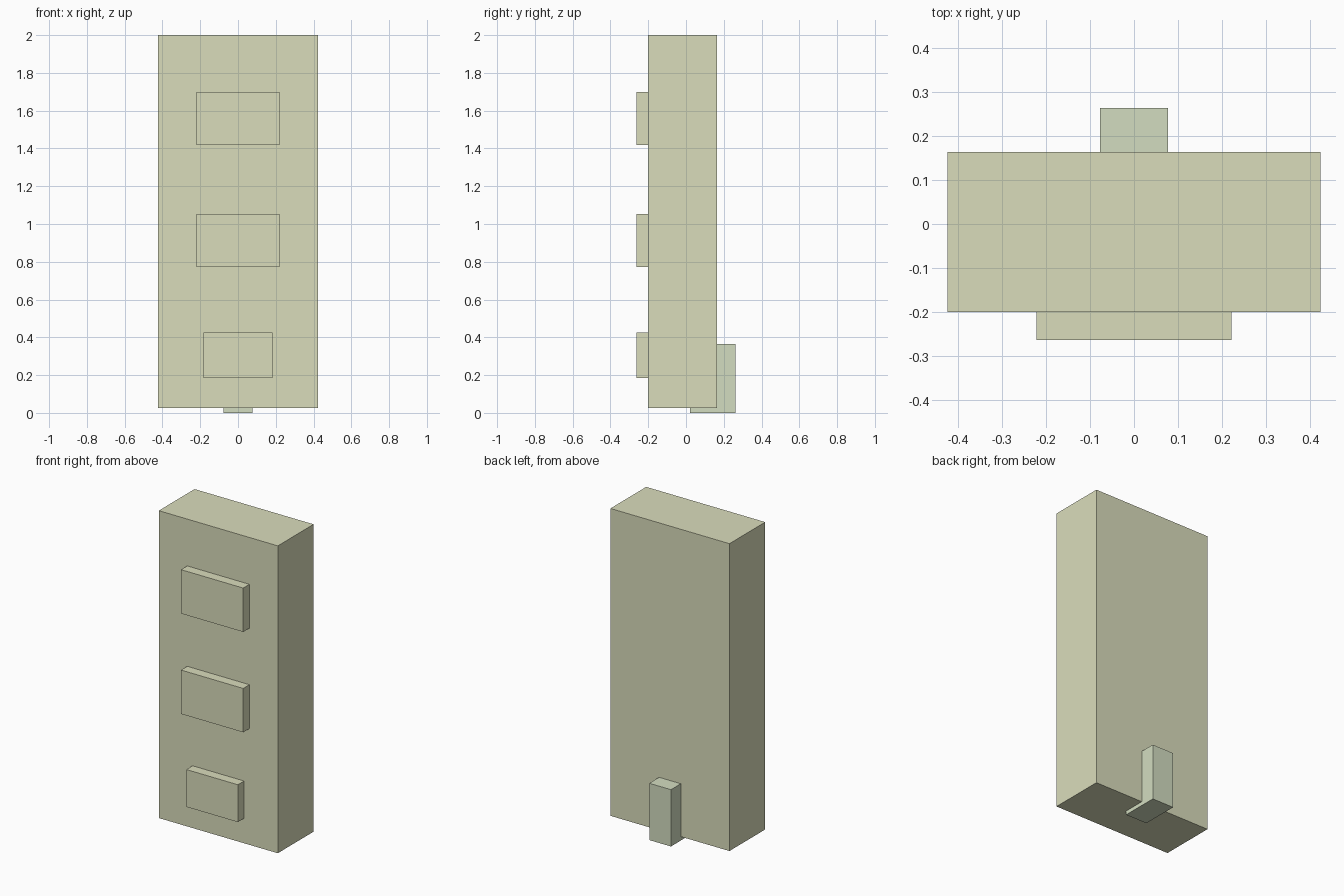
import bpy

if "Cube" in bpy.data.objects:
    bpy.data.objects.remove(bpy.data.objects["Cube"])


def material(name, color):
    mat = bpy.data.materials.new(name)
    mat.diffuse_color = (*color, 1.0)
    mat.use_nodes = True
    mat.node_tree.nodes["Principled BSDF"].inputs["Base Color"].default_value = mat.diffuse_color
    return mat


def box(name, half_width, y0, y1, z0, z1, mat):
    """Box centred on x = 0, given by its y and z limits."""
    bpy.ops.mesh.primitive_cube_add(size=1, location=(0, (y0 + y1) / 2, (z0 + z1) / 2))
    obj = bpy.context.object
    obj.name = name
    obj.scale = (2 * half_width, y1 - y0, z1 - z0)
    bpy.ops.object.transform_apply(location=False, rotation=False, scale=True)
    obj.data.materials.append(mat)
    return obj


cream = material("cream", (0.70, 0.72, 0.50))
pale_green = material("pale_green", (0.65, 0.72, 0.53))

# Tall main slab
FRONT = -0.2
box("main_body", 0.423, FRONT, 0.163, 0.025, 2.0, cream)

# Raised panels on the front, bottom to top
panels = [
    ("lower_panel", 0.183, 0.185, 0.425),
    ("middle_panel", 0.221, 0.772, 1.054),
    ("upper_panel", 0.221, 1.417, 1.699),
]
for name, half_width, z0, z1 in panels:
    box(name, half_width, -0.263, FRONT + 0.01, z0, z1, cream)

# Support block at the back, reaching under the slab
box("rear_foot", 0.077, 0.02, 0.263, 0.0, 0.365, pale_green)
